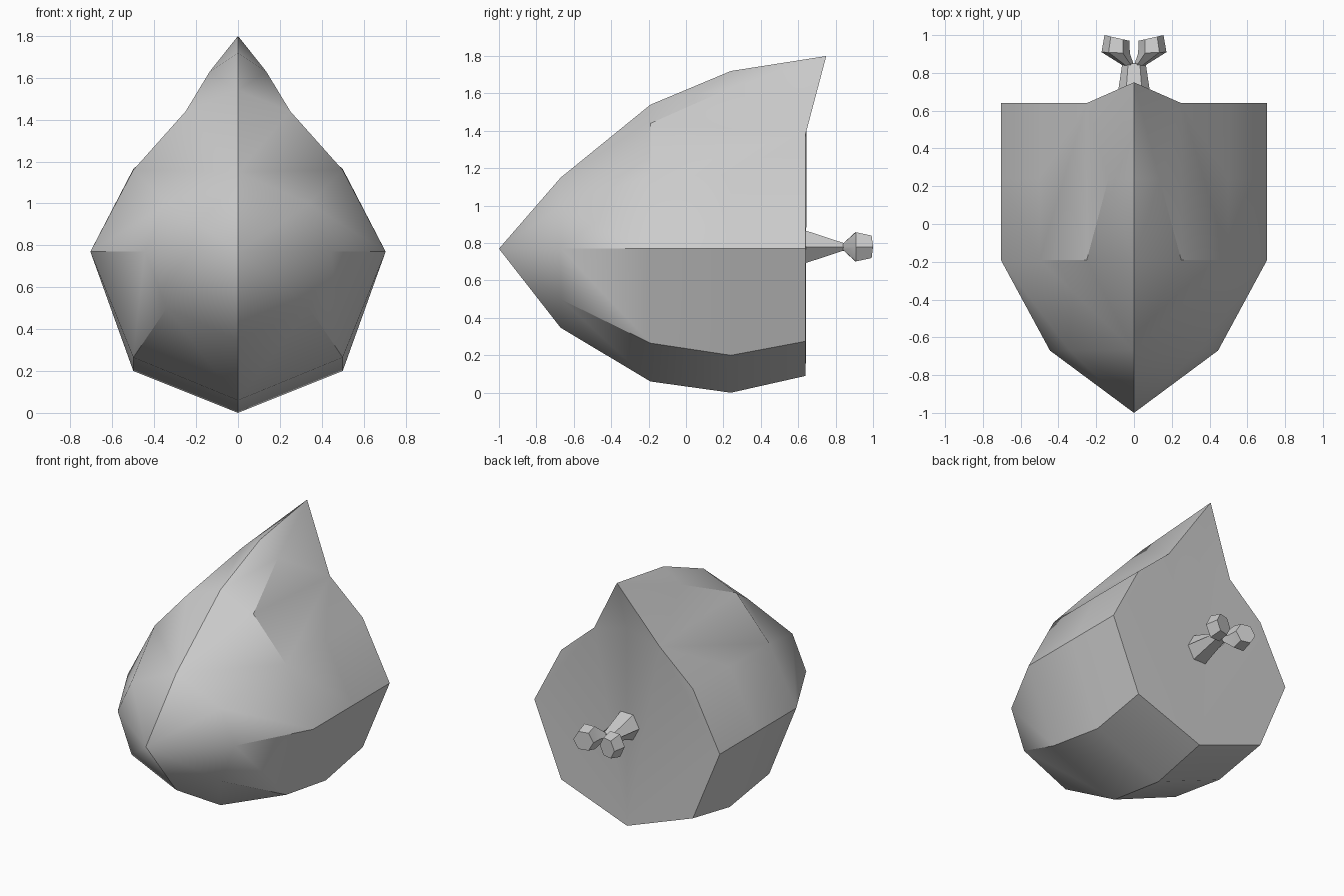
import bpy, bmesh, math

if "Cube" in bpy.data.objects:
    bpy.data.objects.remove(bpy.data.objects["Cube"])


def make_object(name, bm, angle=30, mirror=False):
    bmesh.ops.recalc_face_normals(bm, faces=bm.faces)
    mesh = bpy.data.meshes.new(name)
    bm.to_mesh(mesh)
    bm.free()
    obj = bpy.data.objects.new(name, mesh)
    bpy.context.collection.objects.link(obj)
    bpy.ops.object.select_all(action='DESELECT')
    bpy.context.view_layer.objects.active = obj
    obj.select_set(True)
    if mirror:
        mod = obj.modifiers.new("mirror", 'MIRROR')
        mod.use_clip = True
        bpy.ops.object.modifier_apply(modifier=mod.name)
        bm = bmesh.new()
        bm.from_mesh(mesh)
        bmesh.ops.recalc_face_normals(bm, faces=bm.faces)
        bm.to_mesh(mesh)
        bm.free()
    bpy.ops.object.shade_smooth_by_angle(angle=math.radians(angle))
    return obj


# Body: half outlines (x, z) from upper corner to bottom, lofted along y
bm = bmesh.new()
sections = [
    (-0.67, [(0.34, 1.0), (0.445, 0.77), (0.34, 0.5), (0, 0.347)]),
    (-0.19, [(0.5, 1.16), (0.705, 0.77), (0.5, 0.265), (0, 0.06)]),
    (0.24, [(0.5, 1.165), (0.705, 0.77), (0.5, 0.2), (0, 0.0)]),
    (0.64, [(0.5, 1.165), (0.705, 0.77), (0.5, 0.275), (0, 0.09)]),
]
rings = [[bm.verts.new((x, y, z)) for x, z in pts] for y, pts in sections]
for a, b in zip(rings, rings[1:]):
    for i in range(3):
        bm.faces.new((a[i], a[i + 1], b[i + 1], b[i]))

# Nose tip, back ridge and tail fin points
tip, ridge0, ridge1, ridge2, apex, fin_base, shoulder, fin_mid, rear = [
    bm.verts.new(p) for p in (
        (0, -1, 0.77), (0, -0.67, 1.15), (0, -0.19, 1.54), (0, 0.24, 1.72),
        (0, 0.75, 1.80), (0, 0.645, 1.45), (0.25, -0.19, 1.44),
        (0.135, 0.24, 1.63), (0.25, 0.64, 1.385))]
nose = [ridge0] + rings[0]
for a, b in zip(nose, nose[1:]):
    bm.faces.new((tip, a, b))
upper = [r[0] for r in rings]
for f in ((ridge0, ridge1, shoulder), (ridge0, shoulder, upper[1], upper[0]),
          (ridge1, ridge2, fin_mid, shoulder), (ridge2, apex, fin_mid),
          (shoulder, fin_mid, rear), (fin_mid, apex, rear),
          (shoulder, rear, upper[3], upper[2], upper[1]),
          (apex, fin_base, rear),
          [fin_base, rear] + rings[3]):
    bm.faces.new(f)
make_object("body", bm, mirror=True)


# Winding key: hexagonal tubes, each station is (x, y, half width, half height, slant)
def tube(bm, stations, side=1, z=0.78):
    loops = []
    for cx, y, w, h, slant in stations:
        loop = []
        for k in range(6):
            c, s = math.cos(k * math.pi / 3), math.sin(k * math.pi / 3)
            loop.append(bm.verts.new((side * (cx + w * c), y + slant * c, z + h * s / 0.866)))
        loops.append(loop)
    for a, b in zip(loops, loops[1:]):
        for k in range(6):
            j = (k + 1) % 6
            bm.faces.new((a[k], a[j], b[j], b[k]))
    bm.faces.new(loops[0])
    bm.faces.new(loops[-1])


bm = bmesh.new()
tube(bm, [(0, 0.63, 0.095, 0.09, 0), (0, 0.85, 0.062, 0.018, 0)])
make_object("key_stem", bm)

for side, label in ((1, "right"), (-1, "left")):
    bm = bmesh.new()
    tube(bm, [(0.03, 0.84, 0.03, 0.018, 0),
              (0.097, 0.907, 0.075, 0.078, 0.003),
              (0.09, 0.985, 0.066, 0.06, 0.015)], side)
    make_object("key_grip_" + label, bm)
